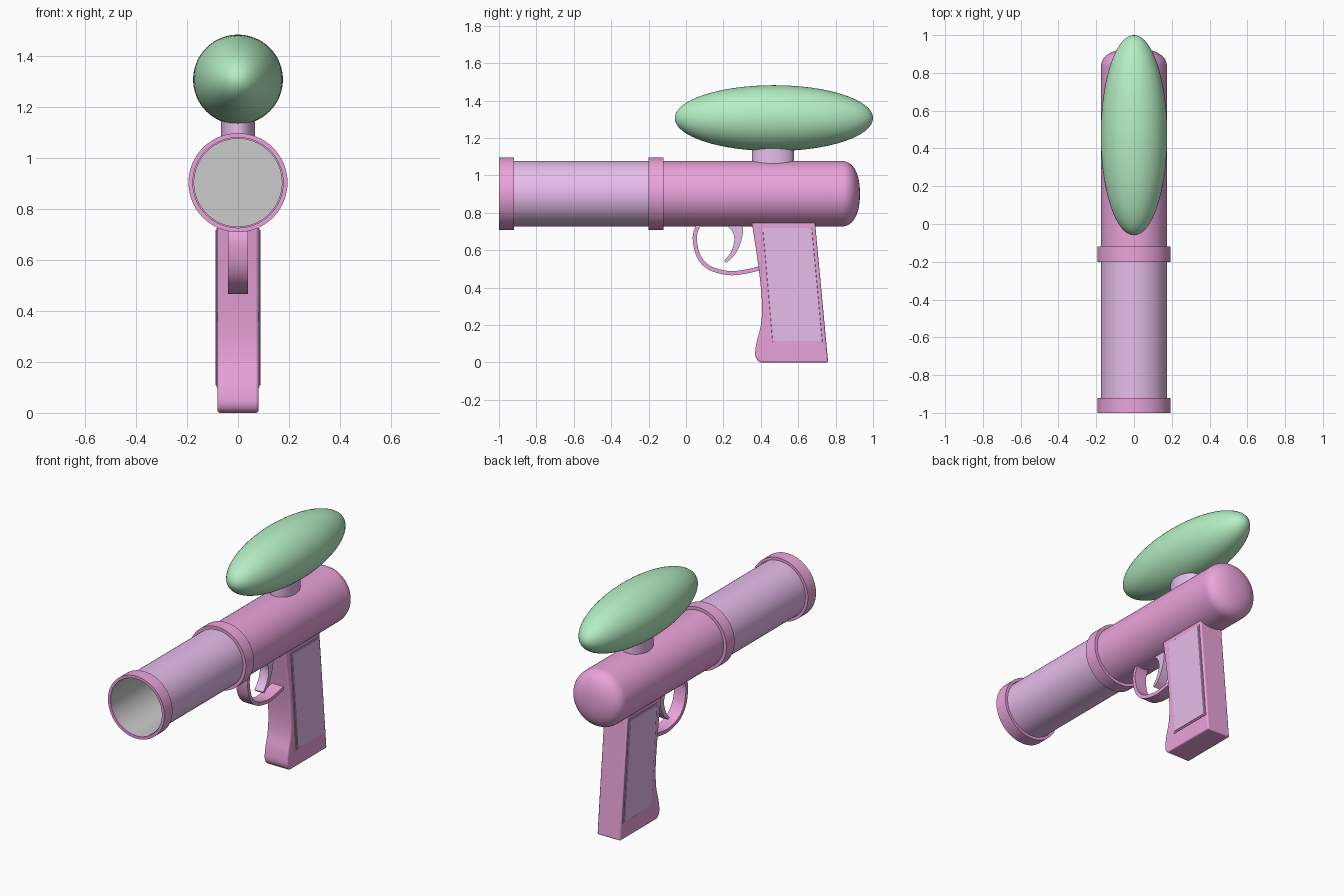
import bpy, bmesh, math
from mathutils import Vector

if "Cube" in bpy.data.objects:
    bpy.data.objects.remove(bpy.data.objects["Cube"])

AXIS_Z = 0.902
SIDES = 64


def material(name, rgb):
    m = bpy.data.materials.new(name)
    m.diffuse_color = (*rgb, 1)
    m.use_nodes = True
    m.node_tree.nodes["Principled BSDF"].inputs["Base Color"].default_value = m.diffuse_color
    return m


PINK = material("pink", (0.83, 0.37, 0.71))
LILAC = material("lilac", (0.80, 0.51, 0.84))
GREEN = material("green", (0.46, 0.86, 0.55))


def finish(bm, name, mat, bevel=0, flip=False):
    bmesh.ops.remove_doubles(bm, verts=bm.verts, dist=1e-5)
    bmesh.ops.recalc_face_normals(bm, faces=bm.faces)
    if flip:
        bmesh.ops.reverse_faces(bm, faces=bm.faces)
    me = bpy.data.meshes.new(name)
    bm.to_mesh(me)
    bm.free()
    ob = bpy.data.objects.new(name, me)
    bpy.context.collection.objects.link(ob)
    if mat:
        me.materials.append(mat)
    bpy.ops.object.select_all(action='DESELECT')
    ob.select_set(True)
    bpy.context.view_layer.objects.active = ob
    bpy.ops.object.shade_smooth_by_angle(angle=math.radians(35))
    if bevel:
        b = ob.modifiers.new("bevel", 'BEVEL')
        b.width, b.segments = bevel, 3
        b.limit_method, b.angle_limit = 'ANGLE', math.radians(40)
    return ob


def lathe(name, profile, mat, closed=False, flip=False):
    """Spin (radius, y) points around the barrel axis."""
    bm = bmesh.new()
    rings = []
    for r, y in profile:
        rings.append([bm.verts.new((r * math.cos(a), y, AXIS_Z + r * math.sin(a)))
                      for a in (2 * math.pi * i / SIDES for i in range(SIDES))])
    pairs = list(zip(rings, rings[1:]))
    if closed:
        pairs.append((rings[-1], rings[0]))
    for p, q in pairs:
        for i in range(SIDES):
            j = (i + 1) % SIDES
            bm.faces.new((p[i], p[j], q[j], q[i]))
    return finish(bm, name, mat, flip=flip)


def prism(name, pts, x0, x1, mat, bevel=0):
    """Extrude a (y, z) outline from x0 to x1."""
    bm = bmesh.new()
    f = bm.faces.new([bm.verts.new((x0, y, z)) for y, z in pts])
    ext = bmesh.ops.extrude_face_region(bm, geom=[f])["geom"]
    bmesh.ops.translate(bm, vec=(x1 - x0, 0, 0),
                        verts=[v for v in ext if isinstance(v, bmesh.types.BMVert)])
    return finish(bm, name, mat, bevel)


def spline(pts, n=8):
    """Smooth curve through the points."""
    p = [Vector(q) for q in pts]
    p = [2 * p[0] - p[1]] + p + [2 * p[-1] - p[-2]]
    out = []
    for a, b, c, d in zip(p, p[1:], p[2:], p[3:]):
        for i in range(n):
            t = i / n
            out.append(0.5 * (2 * b + (c - a) * t + (2 * a - 5 * b + 4 * c - d) * t ** 2
                              + (3 * b - a - 3 * c + d) * t ** 3))
    return out + [p[-2]]


# barrel, grey bore and collars
lathe("barrel", [(0.175, -0.99), (0.175, -0.14)], LILAC)
lathe("bore", [(0.173, -0.99), (0.173, -0.16), (0, -0.16)], None, flip=True)
for name, y0, y1, inner in (("muzzle_ring", -1.0, -0.92, 0.177),
                            ("middle_ring", -0.2, -0.12, 0.172)):
    lathe(name, [(inner, y0), (0.194, y0), (0.194, y1), (inner, y1)], PINK, closed=True)

# rear body with rounded end
dome = [(0.175 * math.cos(t) ** 0.87, 0.83 + 0.1 * math.sin(t) ** 0.87)
        for t in (math.pi / 2 * i / 14 for i in range(14))]
lathe("rear_body", [(0.175, -0.15)] + dome + [(0, 0.93)], PINK)

# hopper
bm = bmesh.new()
bmesh.ops.create_uvsphere(bm, u_segments=64, v_segments=32, radius=1)
for v in bm.verts:
    x, y, z = v.co
    v.co = (0.176 * x, 0.47 + 0.53 * z, 1.306 + 0.176 * y)
finish(bm, "hopper", GREEN)

# oval neck under the hopper
bm = bmesh.new()
bmesh.ops.create_cone(bm, cap_ends=True, segments=48, radius1=1, radius2=1, depth=1)
for v in bm.verts:
    x, y, z = v.co
    v.co = (0.067 * x, 0.465 + 0.112 * y, 1.11 + 0.16 * z)
finish(bm, "hopper_neck", LILAC)

# grip with flared toe
front = spline([(0.353, 0.74), (0.385, 0.53), (0.405, 0.34), (0.402, 0.21),
                (0.378, 0.11), (0.37, 0.05), (0.378, 0.018), (0.398, 0.0)])
prism("grip", [(0.345, 0.8)] + [tuple(p) for p in front] + [(0.76, 0.0), (0.685, 0.8)],
      -0.08, 0.08, PINK, 0.014)

# grip side panels: pink border and lilac inlay
for s, side in ((-1, "left"), (1, "right")):
    prism(side + "_panel_border", [(0.403, 0.725), (0.68, 0.725), (0.739, 0.1), (0.455, 0.1)],
          s * 0.07, s * 0.084, PINK)
    prism(side + "_grip_panel", [(0.41, 0.717), (0.673, 0.717), (0.73, 0.108), (0.463, 0.108)],
          s * 0.07, s * 0.088, LILAC, 0.003)

# trigger guard ribbon
mid = spline([(0.085, 0.745), (0.06, 0.72), (0.047, 0.66), (0.068, 0.568),
              (0.125, 0.506), (0.225, 0.478), (0.31, 0.484), (0.39, 0.502)])
outer, inner = [], []
for i, p in enumerate(mid):
    d = (mid[min(i + 1, len(mid) - 1)] - mid[max(i - 1, 0)]).normalized() * 0.011
    outer.append((p.x + d.y, p.y - d.x))
    inner.append((p.x - d.y, p.y + d.x))
prism("trigger_guard", outer + inner[::-1], -0.04, 0.04, PINK)

# curved trigger
back = spline([(0.30, 0.76), (0.304, 0.69), (0.285, 0.62), (0.252, 0.565), (0.215, 0.533)])
face = spline([(0.205, 0.543), (0.24, 0.59), (0.258, 0.65), (0.248, 0.7), (0.215, 0.735), (0.21, 0.76)])
prism("trigger", [tuple(p) for p in back + face], -0.03, 0.03, LILAC)
